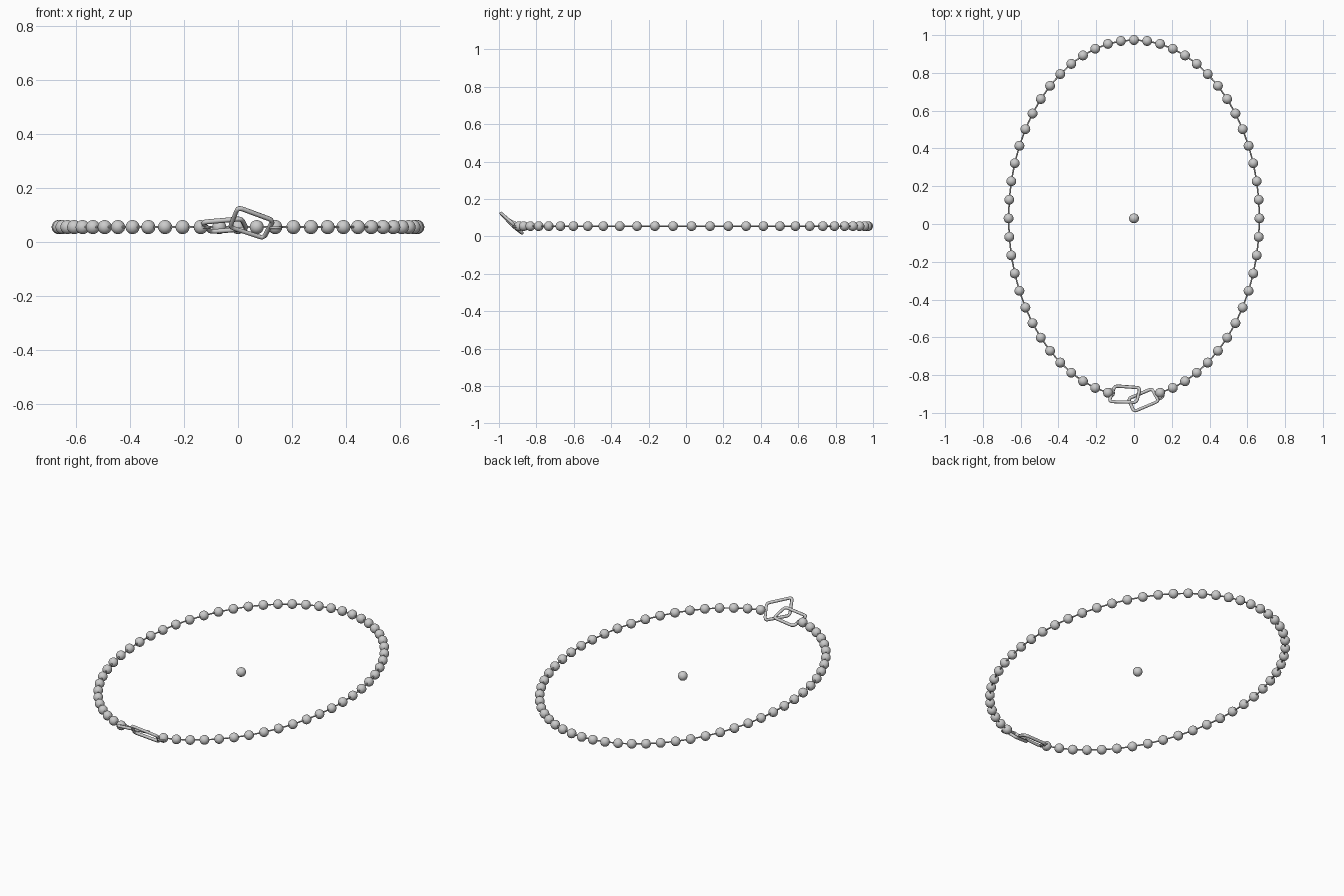
import bpy, math
from mathutils import Vector

if "Cube" in bpy.data.objects:
    bpy.data.objects.remove(bpy.data.objects["Cube"])

CY, CZ = 0.03, 0.055      # ellipse centre
A, B = 0.664, 0.944       # ellipse half axes
R = 0.026                 # bead radius


def on_ellipse(deg):
    t = math.radians(deg)
    return Vector((A * math.sin(t), CY + B * math.cos(t), CZ))


def wire(name, pts, radius, closed, res):
    cu = bpy.data.curves.new(name, 'CURVE')
    cu.dimensions = '3D'
    cu.bevel_depth = radius
    cu.bevel_resolution = res
    cu.use_fill_caps = True
    sp = cu.splines.new('POLY')
    sp.points.add(len(pts) - 1)
    for p, c in zip(sp.points, pts):
        p.co = (*c, 1)
    sp.use_cyclic_u = closed
    ob = bpy.data.objects.new(name, cu)
    bpy.context.collection.objects.link(ob)
    return ob


def link(name, corners, radius=0.009, cut=0.018):
    # closed loop through four corners, each rounded by a short arc
    pts = []
    cs = [Vector(c) for c in corners]
    for i, c in enumerate(cs):
        a = c + (cs[i - 1] - c).normalized() * cut
        b = c + (cs[(i + 1) % len(cs)] - c).normalized() * cut
        for k in range(5):
            t = k / 4
            pts.append(a * (1 - t) ** 2 + c * 2 * t * (1 - t) + b * t ** 2)
    return wire(name, pts, radius, True, 1)


# Beads every six degrees, open at the clasp, sharing one mesh
bpy.ops.mesh.primitive_uv_sphere_add(segments=24, ring_count=14, radius=R, location=(0, CY, CZ))
centre = bpy.context.object
centre.name = "centre_bead"
bpy.ops.object.shade_smooth()
for i in range(-28, 29):
    bead = bpy.data.objects.new("bead", centre.data)
    bead.location = on_ellipse(6 * i)
    bpy.context.collection.objects.link(bead)

# Thin string through the beads
wire("string", [on_ellipse(6 * i) for i in range(-28, 29)], 0.004, False, 2)

# Two interlocked clasp links
link("left_clasp_link", [(-0.102, -0.857, 0.038), (0.032, -0.867, 0.048),
                         (0.013, -0.945, 0.086), (-0.132, -0.94, 0.073)])
link("right_clasp_link", [(0.0, -0.993, 0.128), (0.13, -0.938, 0.08),
                          (0.095, -0.872, 0.014), (-0.03, -0.925, 0.055)])

# Small end rings joining the string to the clasp
for name, loc in (("left_end_ring", (-0.127, -0.895, 0.055)),
                  ("right_end_ring", (0.136, -0.905, 0.053))):
    bpy.ops.mesh.primitive_torus_add(major_segments=20, minor_segments=8, major_radius=0.021,
                                     minor_radius=0.005, location=loc)
    bpy.context.object.name = name
    bpy.ops.object.shade_smooth()
